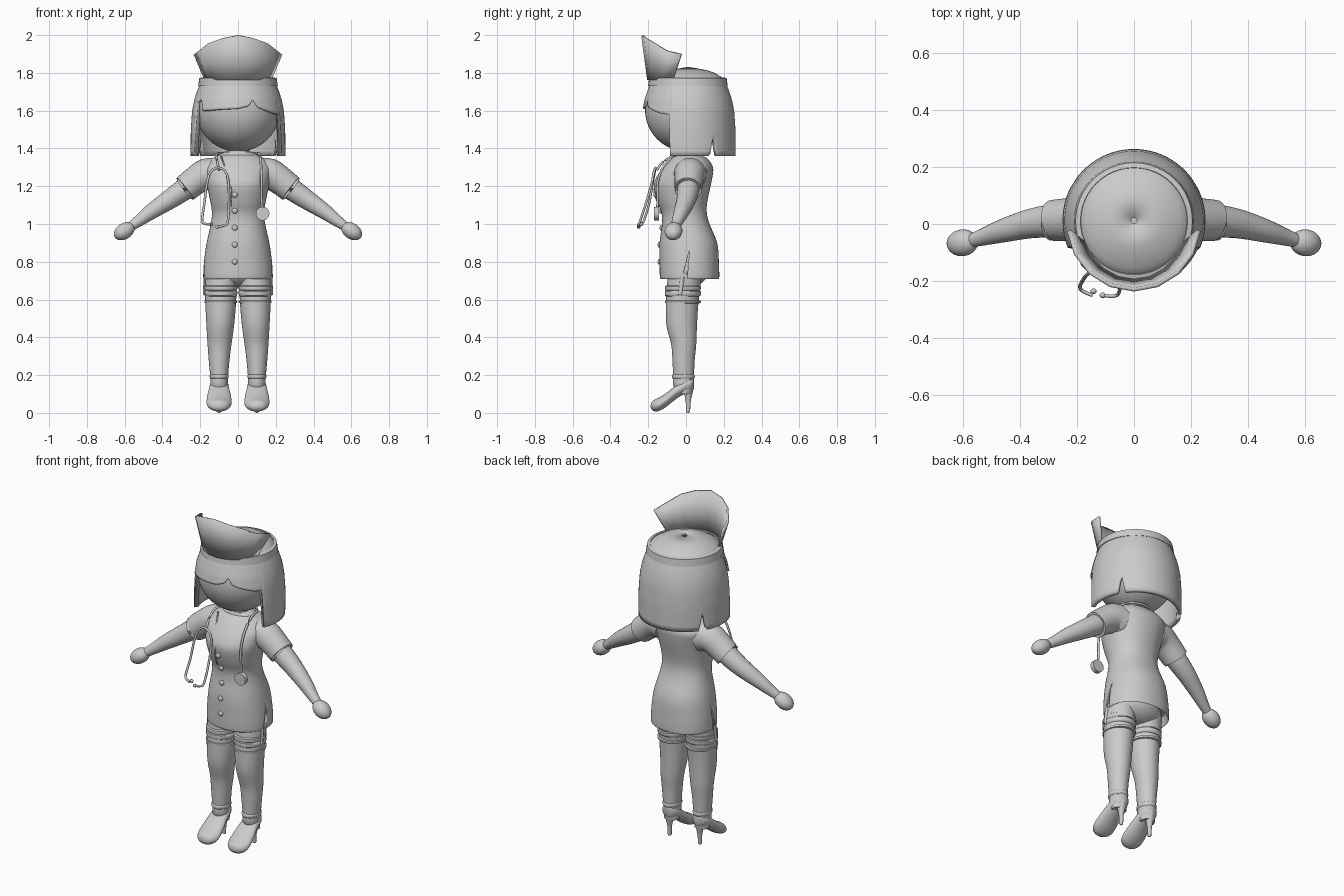
import bpy, bmesh, math
from mathutils import Vector

if "Cube" in bpy.data.objects:
    bpy.data.objects.remove(bpy.data.objects["Cube"])

MAT = bpy.data.materials.new("plain_grey")
MAT.diffuse_color = (0.6, 0.6, 0.6, 1)
MAT.use_nodes = True
MAT.node_tree.nodes["Principled BSDF"].inputs["Base Color"].default_value = MAT.diffuse_color


def finish(obj, angle=45, mirror=False):
    obj.data.materials.append(MAT)
    if mirror:
        obj.modifiers.new("mirror", 'MIRROR').use_mirror_merge = False
    bpy.ops.object.select_all(action='DESELECT')
    obj.select_set(True)
    bpy.context.view_layer.objects.active = obj
    bpy.ops.object.shade_smooth_by_angle(angle=math.radians(angle))
    return obj


def to_object(name, bm, mirror=False, angle=45):
    bmesh.ops.recalc_face_normals(bm, faces=bm.faces)
    me = bpy.data.meshes.new(name)
    bm.to_mesh(me)
    bm.free()
    obj = bpy.data.objects.new(name, me)
    bpy.context.collection.objects.link(obj)
    return finish(obj, angle, mirror)


def spline(rows, n):
    """Catmull-Rom interpolation through rows of numbers."""
    out = []
    for i in range(len(rows) - 1):
        a, b, c, d = (rows[max(i - 1, 0)], rows[i], rows[i + 1], rows[min(i + 2, len(rows) - 1)])
        for k in range(n):
            t = k / n
            out.append([0.5 * (2 * q + (r - p) * t + (2 * p - 5 * q + 4 * r - s) * t * t
                               + (3 * q - p - 3 * r + s) * t ** 3) for p, q, r, s in zip(a, b, c, d)])
    return out + [list(rows[-1])]


def skin(name, rings, mirror=False, closed=False, caps=True, angle=45):
    """Join rings of points with quads."""
    bm = bmesh.new()
    vs = [[bm.verts.new(p) for p in ring] for ring in rings]
    n = len(vs[0])
    pairs = list(zip(vs, vs[1:])) + ([(vs[-1], vs[0])] if closed else [])
    for a, b in pairs:
        for j in range(n):
            bm.faces.new((a[j], a[(j + 1) % n], b[(j + 1) % n], b[j]))
    if caps and not closed:
        bm.faces.new(vs[0])
        bm.faces.new(vs[-1])
    return to_object(name, bm, mirror, angle)


def column(name, rows, mirror=False, n=4, segs=40, power=1.0):
    """Loft of level ellipses: z, centre x, half width, y front, y back."""
    rings = []
    for z, cx, rx, y0, y1 in spline(rows, n):
        ring = []
        for j in range(segs):
            a = math.tau * j / segs
            c, s = math.cos(a), math.sin(a)
            ring.append((cx + rx * math.copysign(abs(c) ** power, c),
                         (y0 + y1) / 2 + (y1 - y0) / 2 * math.copysign(abs(s) ** power, s), z))
        rings.append(ring)
    return skin(name, rings, mirror)


def tube(name, rows, mirror=False, n=5, segs=24):
    """Round tube along a path: x, y, z, radius."""
    pts = spline(rows, n)
    rings = []
    for i, p in enumerate(pts):
        d = (Vector(pts[min(i + 1, len(pts) - 1)][:3]) - Vector(pts[max(i - 1, 0)][:3])).normalized()
        u = d.cross(Vector((0, 1, 0)) if abs(d.y) < 0.8 else Vector((0, 0, 1))).normalized()
        v = d.cross(u)
        rings.append([Vector(p[:3]) + (u * math.cos(math.tau * j / segs) + v * math.sin(math.tau * j / segs)) * p[3]
                      for j in range(segs)])
    return skin(name, rings, mirror)


def ball(name, loc, size, rot=(0, 0, 0), mirror=False, segs=32):
    bpy.ops.mesh.primitive_uv_sphere_add(segments=segs, ring_count=segs // 2, location=loc, rotation=rot)
    obj = bpy.context.object
    obj.name = name
    obj.scale = size
    bpy.ops.object.transform_apply(location=True, rotation=True, scale=True)
    return finish(obj, 60, mirror)


def lerp(table, x):
    for (x0, y0), (x1, y1) in zip(table, table[1:]):
        if x <= x1:
            return y0 + (y1 - y0) * max(0, x - x0) / (x1 - x0)
    return table[-1][1]


# Head and neck
ball("head", (0, 0.005, 1.605), (0.222, 0.222, 0.222), segs=48)
column("neck", [(1.3, 0, 0.075, -0.06, 0.08), (1.37, 0, 0.06, -0.05, 0.07), (1.43, 0, 0.06, -0.05, 0.07)])
column("collar", [(1.34, 0, 0.105, -0.065, 0.085), (1.365, 0, 0.1, -0.055, 0.08), (1.38, 0, 0.075, -0.05, 0.07)])

# Bobbed hair: shell whose lower edge varies with the angle around the head
FRINGE = [(-.24, 1.64), (-.207, 1.66), (-.19, 1.6), (-.1, 1.607), (0, 1.612), (.06, 1.625),
          (.085, 1.66), (.11, 1.62), (.2, 1.585), (.24, 1.575)]
PROFILE = [(1.36, .251), (1.5, .25), (1.6, .243), (1.66, .231), (1.72, .211), (1.77, .19),
           (1.8, .14), (1.822, .075), (1.83, .012)]
COLS = 144


def hair_edge(a):
    deg = abs(math.degrees(a))
    if deg < 67:
        return lerp(FRINGE, 0.248 * math.sin(a))
    return 1.36 + 0.11 * max(0, 1 - abs(deg - 122) / 5)


angles = [math.tau * j / COLS - math.pi for j in range(COLS)]
rings = []
for k in range(19):
    ring = []
    for a in angles:
        z = hair_edge(a) + (1.77 - hair_edge(a)) * k / 14 if k <= 14 else (1.785, 1.8, 1.815, 1.83)[k - 15]
        r = lerp(PROFILE, z)
        ring.append((r * math.sin(a), 0.012 - r * math.cos(a), z))
    rings.append(ring)
hair = skin("hair", rings, caps=False, angle=40)
shell = hair.modifiers.new("thickness", 'SOLIDIFY')
shell.thickness = 0.022

# Hat: ring band and flared faceted front
band = [(.19, 1.728), (.211, 1.73), (.205, 1.772), (.188, 1.776), (.18, 1.76)]
skin("hat_band", [[(r * math.sin(math.tau * j / 48), 0.01 - r * math.cos(math.tau * j / 48), z)
                   for j in range(48)] for r, z in band], closed=True, angle=30)
bm = bmesh.new()
TOP = [(0, 2.0), (0.13, 1.975), (0.222, 1.9)]
cols = []
for i in range(-4, 5):
    a0, a1 = math.radians(i * 17.5), math.radians(i * 21)
    x = 0.222 * math.sin(a1) / math.sin(math.radians(84))
    low = Vector((0.176 * math.sin(a0), 0.0 - 0.192 * math.cos(a0), 1.765))
    high = Vector((x, 0.003 - 0.226 * math.cos(a1), lerp(TOP, abs(x))))
    cols.append([bm.verts.new(low.lerp(high, t)) for t in (0, 0.5, 1)])
for a, b in zip(cols, cols[1:]):
    for k in range(2):
        bm.faces.new((a[k], b[k], b[k + 1], a[k + 1]))
hat = to_object("hat_front", bm, angle=30)
hat.modifiers.new("thickness", 'SOLIDIFY').thickness = 0.014

# Fitted tunic dress
dress = column("dress", [
    (.76, 0, .165, -.12, .155), (.715, 0, .176, -.13, .17), (.718, 0, .184, -.138, .176),
    (.8, 0, .18, -.14, .174), (.9, 0, .166, -.14, .165), (1.0, 0, .144, -.127, .125),
    (1.06, 0, .138, -.13, .11), (1.12, 0, .147, -.152, .113), (1.2, 0, .163, -.17, .13),
    (1.25, 0, .172, -.155, .14), (1.3, 0, .178, -.12, .143), (1.345, 0, .14, -.08, .115),
    (1.365, 0, .1, -.055, .08)], segs=64, power=0.92)

# Side slits in the hem
bm = bmesh.new()
for s in (-1, 1):
    tri = [(-.025, .70), (.005, .70), (.018, .86)]
    a = [bm.verts.new((s * .14, y, z)) for y, z in tri]
    b = [bm.verts.new((s * .25, y, z)) for y, z in tri]
    bm.faces.new(a)
    bm.faces.new(b)
    for j in range(3):
        bm.faces.new((a[j], a[(j + 1) % 3], b[(j + 1) % 3], b[j]))
cutter = to_object("slit_cutter", bm)
cutter.hide_render = True
cutter.hide_set(True)
cut = dress.modifiers.new("slits", 'BOOLEAN')
cut.operation = 'DIFFERENCE'
cut.object = cutter

# Buttons and lapel edge
for z, y in ((1.155, -.163), (1.07, -.133), (.98, -.13), (.89, -.14), (.8, -.14)):
    ball("button", (-.017, y, z), (.015, .01, .015), segs=16)
tube("lapel_edge", [(-.09, -.06, 1.36, .004), (-.065, -.115, 1.29, .004), (-.045, -.152, 1.23, .004),
                    (-.036, -.168, 1.17, .004), (-.04, -.14, 1.09, .004)], segs=8)

# Sleeves, arms and hands
tube("sleeves", [(.12, .022, 1.262, .088), (.17, .02, 1.263, .083), (.225, .016, 1.23, .076),
                 (.272, .013, 1.193, .073), (.281, .012, 1.186, .071), (.272, .012, 1.193, .058)],
     mirror=True, n=3, segs=32)
tube("arms", [(.22, .014, 1.235, .06), (.29, .011, 1.18, .058), (.37, 0, 1.125, .051), (.46, -.024, 1.065, .041),
              (.53, -.046, 1.013, .03), (.575, -.06, .982, .023)], mirror=True)
ball("hands", (.602, -.066, .962), (.06, .047, .042), rot=(0, math.radians(33), math.radians(-8)), mirror=True)

# Hips, legs and stocking bands
ball("hips", (0, .01, .755), (.16, .11, .09))
column("legs", [(.19, .1, .047, -.068, .042), (.28, .1, .055, -.072, .046), (.36, .098, .063, -.078, .054),
                (.46, .094, .073, -.103, .058), (.56, .092, .08, -.107, .064), (.66, .091, .084, -.102, .074),
                (.74, .09, .084, -.095, .085)], mirror=True)
for z, h in ((.66, .014), (.632, .016), (.588, .008)):
    column("stocking_band", [(z - h, .091, .078, -.1, .066), (z - h * .7, .091, .086, -.111, .077),
                             (z + h * .7, .091, .087, -.111, .079), (z + h, .091, .079, -.1, .068)],
           mirror=True, n=2)
column("garter_straps", [(.625, .178, .007, -.042, -.022), (.72, .176, .007, -.03, -.008)], mirror=True, n=1, segs=8)
column("ankle_cuffs", [(.18, .1, .045, -.068, .042), (.187, .1, .05, -.074, .046),
                       (.199, .1, .05, -.074, .046), (.205, .1, .045, -.068, .042)], mirror=True, n=2)

# High heeled shoes: cross-sections swept from toe to heel (y, half width, z low, z high, lean)
rings = []
for y, w, z0, z1, lean in spline([(-.187, .008, .028, .04, 0), (-.176, .042, .012, .064, 0),
                                  (-.14, .065, .008, .088, .01), (-.09, .064, .028, .132, .02),
                                  (-.045, .055, .068, .165, .015), (-.005, .05, .097, .185, .01),
                                  (.028, .037, .105, .19, .008), (.042, .012, .125, .187, 0)], 4):
    mid, half = (z0 + z1) / 2, (z1 - z0) / 2
    rings.append([(.1 + w * math.cos(a), y + lean * math.sin(a), mid + half * math.sin(a))
                  for a in [math.tau * j / 28 for j in range(28)]])
skin("shoes", rings, mirror=True)
column("ankles", [(.1, .1, .042, -.045, .03), (.15, .1, .046, -.068, .04), (.2, .1, .046, -.068, .042)], mirror=True)
column("shoe_heels", [(.008, .1, .011, .0, .022), (.06, .1, .013, -.002, .025), (.11, .1, .024, -.012, .036),
                      (.14, .1, .034, -.02, .04)], mirror=True, segs=20)
ball("heel_tips", (.1, .011, .01), (.011, .011, .01), mirror=True, segs=16)

# Stethoscope: neck tube, chest piece and ear prongs
R = .0065
tube("neck_tube", [(-.1, -.155, 1.285, R), (-.11, -.12, 1.33, R), (-.115, -.045, 1.368, R), (-.085, .06, 1.375, R),
                   (0, .09, 1.378, R), (.085, .06, 1.375, R), (.115, -.045, 1.368, R), (.122, -.115, 1.31, R),
                   (.124, -.15, 1.22, R), (.126, -.15, 1.12, R), (.13, -.155, 1.07, R)], segs=10)
bpy.ops.mesh.primitive_cylinder_add(vertices=32, radius=.036, depth=.026, location=(.13, -.157, 1.055),
                                    rotation=(math.radians(90), 0, 0))
bpy.context.object.name = "chest_piece"
finish(bpy.context.object, 30)
tube("ear_prongs", [(-.145, -.25, .998, R), (-.175, -.238, 1.002, R), (-.19, -.222, 1.02, R), (-.178, -.195, 1.11, R),
                    (-.165, -.178, 1.21, R), (-.145, -.166, 1.275, R), (-.105, -.162, 1.297, R), (-.065, -.17, 1.275, R),
                    (-.05, -.183, 1.21, R), (-.048, -.215, 1.1, R), (-.055, -.245, 1.01, R), (-.075, -.253, .992, R),
                    (-.11, -.25, .985, R)], segs=10)
for p in ((-.142, -.236, .998), (-.11, -.25, .985)):
    ball("ear_tip", p, (.011, .01, .01), segs=12)
